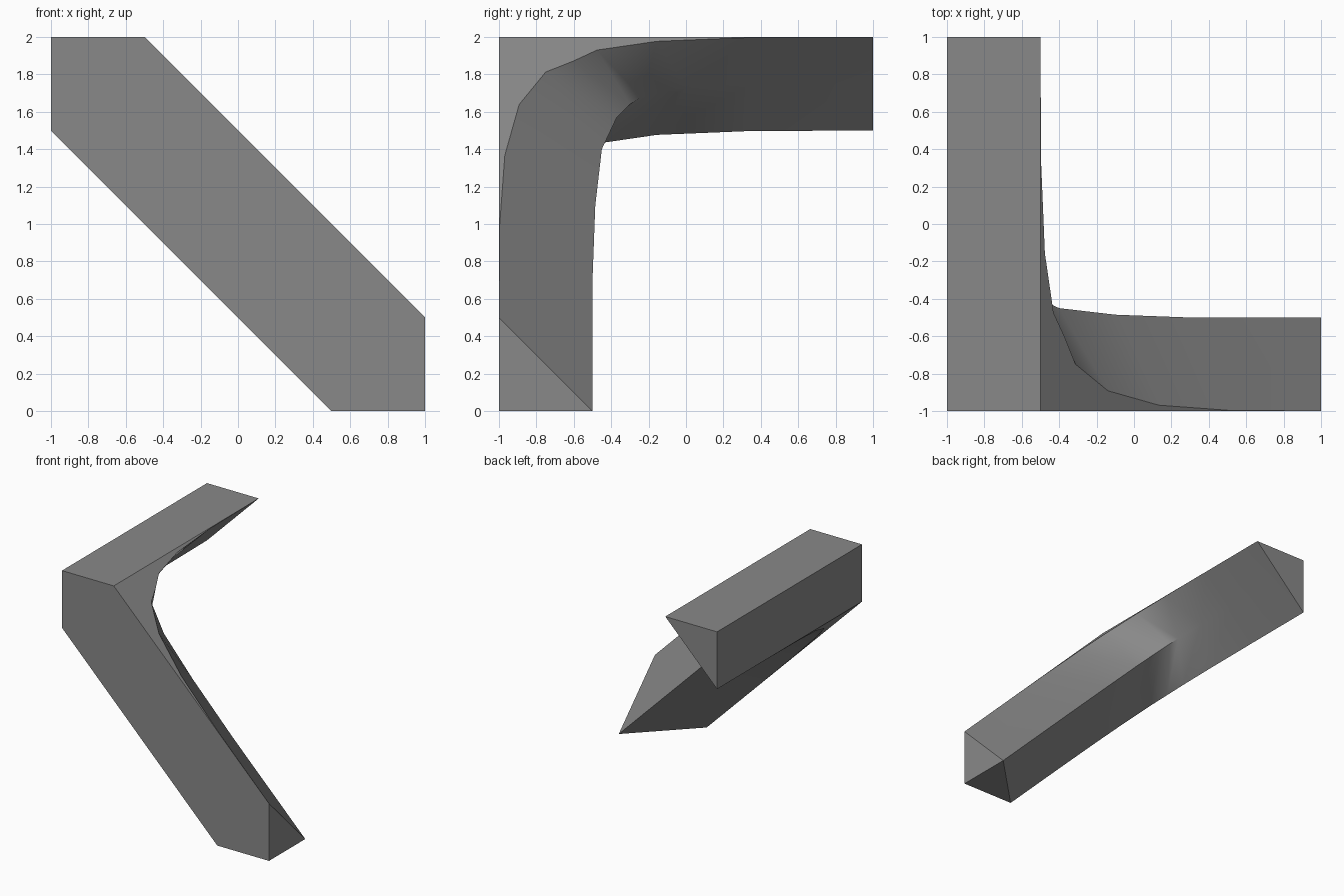
import bpy, bmesh, math

if "Cube" in bpy.data.objects:
    bpy.data.objects.remove(bpy.data.objects["Cube"])

grey = bpy.data.materials.new("mid grey")
grey.diffuse_color = (0.25, 0.25, 0.25, 1)
grey.use_nodes = True
grey.node_tree.nodes["Principled BSDF"].inputs["Base Color"].default_value = grey.diffuse_color

bm = bmesh.new()


def vert(x, y, z):
    return bm.verts.new((x, y, z))


# Inner bend profile (x, y) of the upper edge: a cubic with its corner at (-0.5, -1)
steps = (0, .125, .25, .36, .43, .5, .622, .75, .875, 1)
edge = [(-.5 + 1.5 * t ** 3, -1 + 2 * (1 - t) ** 3) for t in steps]
edge[4] = (-.37, -.605)
# Ridge along the inside, which fades out flat into the back arm
ridge = [(-.75, 1), (-.75, .35), (-.73, 0), (-.68, -.24), (-.64, -.30),
         (-.57, -.37), (-.4, -.45), (-.1, -.485), (.3, -.5), (1, -.5)]

# Each curve lies in a slanted plane x + z = constant
upper = [vert(x, y, 1.5 - x) for x, y in edge]
middle = [vert(x, y, 1 - x) for x, y in ridge]
lower = [vert(x - .5, y, 1 - x) for x, y in edge]

# Outer corners
up_corner = vert(-.5, -1, 2)
low_corner = vert(-1, -1, 1.5)
out_corner = vert(-1, -1, 2)
back_corner = vert(-1, 1, 2)
foot_corner = vert(1, -1, 0)

# Twisted inner surface, smooth, and flat webs filling the slanted corners
for i in range(len(steps) - 1):
    for a, b in ((upper, middle), (middle, lower)):
        bm.faces.new((a[i], a[i + 1], b[i + 1], b[i])).smooth = True
    bm.faces.new((up_corner, upper[i + 1], upper[i]))
    bm.faces.new((low_corner, lower[i], lower[i + 1]))

# Flat outer sides: front, top, left, back end, right end, foot
for loop in ((out_corner, low_corner, lower[-1], foot_corner, upper[-1], up_corner),
             (out_corner, up_corner, upper[0], back_corner),
             (out_corner, back_corner, lower[0], low_corner),
             (back_corner, upper[0], middle[0], lower[0]),
             (upper[-1], foot_corner, middle[-1]),
             (lower[-1], middle[-1], foot_corner)):
    bm.faces.new(loop)
bmesh.ops.recalc_face_normals(bm, faces=bm.faces[:])

mesh = bpy.data.meshes.new("bent_beam")
bm.to_mesh(mesh)
bm.free()
mesh.materials.append(grey)
beam = bpy.data.objects.new("bent_beam", mesh)
bpy.context.collection.objects.link(beam)

# Keep the outer edges sharp, smooth the bend
bpy.context.view_layer.objects.active = beam
beam.select_set(True)
bpy.ops.object.shade_smooth_by_angle(angle=math.radians(30))
